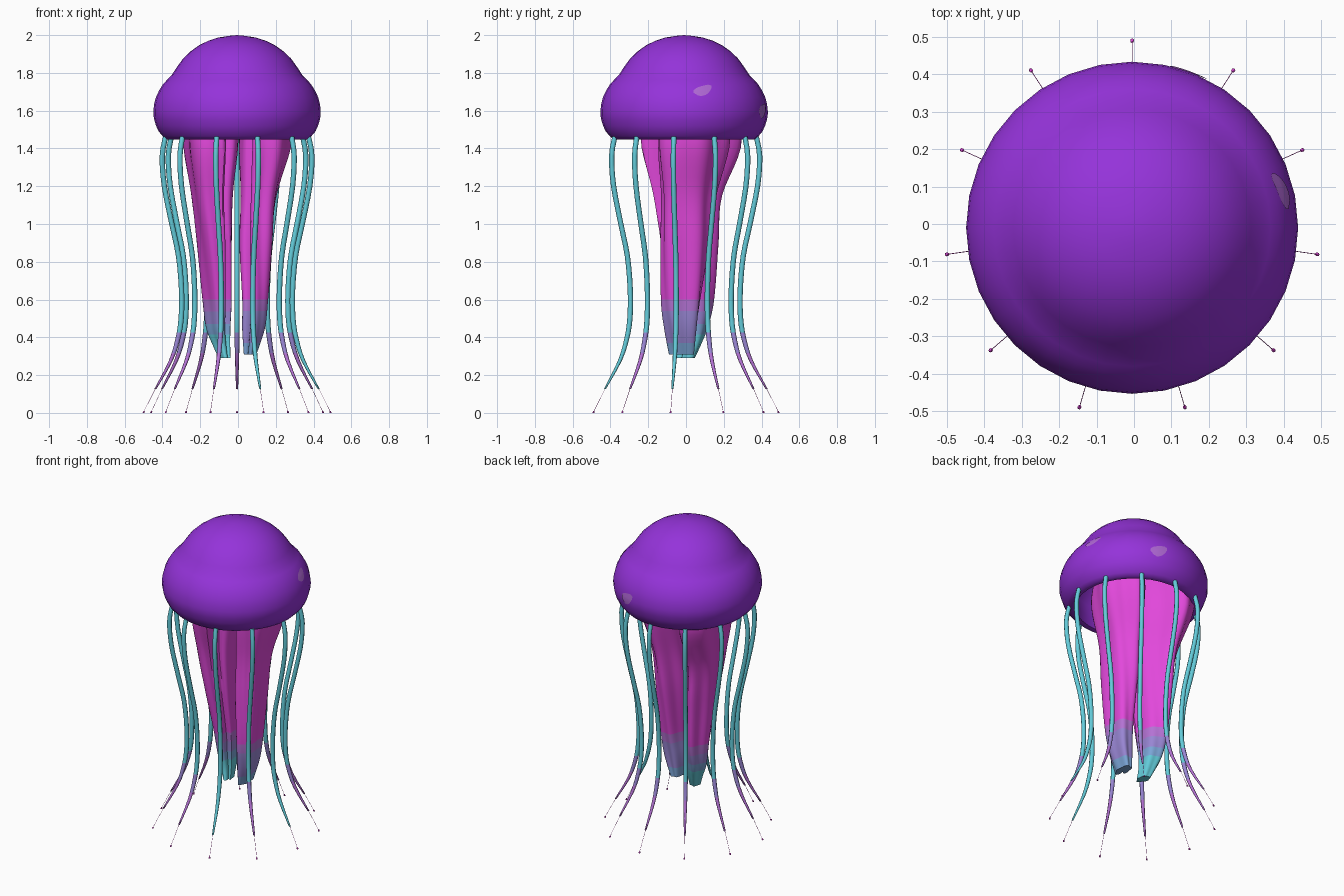
import bpy, bmesh, math
from math import sin, cos, pi, radians, exp

cube = bpy.data.objects.get("Cube")
if cube:
    bpy.data.objects.remove(cube)


def material(name, rgb):
    m = bpy.data.materials.new(name)
    m.use_nodes = True
    m.diffuse_color = (*rgb, 1)
    m.node_tree.nodes["Principled BSDF"].inputs["Base Color"].default_value = (*rgb, 1)
    return m


PURPLE = material("bell purple", (0.30, 0.033, 0.70))
SPOT = material("pale spot", (0.44, 0.14, 0.68))
MAGENTA = material("arm magenta", (0.76, 0.065, 0.71))
ORCHID = material("orchid", (0.46, 0.17, 0.66))
LAVENDER = material("lavender", (0.32, 0.24, 0.66))
BLUE = material("tip blue", (0.20, 0.38, 0.68))
CYAN = material("tentacle cyan", (0.125, 0.60, 0.70))


def smooth_path(points, steps):
    """Catmull-Rom resampling of tuples of any length."""
    ext = [points[0], *points, points[-1]]
    out = []
    for a, b, c, d in zip(ext, ext[1:], ext[2:], ext[3:]):
        for i in range(steps):
            t = i / steps
            out.append(tuple(
                q + 0.5 * t * (r - p + t * (2 * p - 5 * q + 4 * r - s + t * (3 * (q - r) + s - p)))
                for p, q, r, s in zip(a, b, c, d)))
    return out + [points[-1]]


def loft(name, rings, bands, caps=True, angle=60):
    """Skin rings of points; bands lists (lowest z, material) from the top down."""
    bm = bmesh.new()
    loops = [[bm.verts.new(p) for p in ring] for ring in rings]
    n = len(rings[0])
    for a, b in zip(loops, loops[1:]):
        for i in range(n):
            j = (i + 1) % n
            bm.faces.new((a[i], a[j], b[j], b[i]))
    if caps:
        bm.faces.new(loops[0])
        bm.faces.new(loops[-1])
    bmesh.ops.remove_doubles(bm, verts=bm.verts, dist=0.0002)
    bmesh.ops.recalc_face_normals(bm, faces=bm.faces)
    for f in bm.faces:
        z = f.calc_center_median().z
        f.material_index = next(i for i, band in enumerate(bands) if z >= band[0])
    return finish(name, bm, [band[1] for band in bands], angle)


def finish(name, bm, mats, angle):
    mesh = bpy.data.meshes.new(name)
    bm.to_mesh(mesh)
    bm.free()
    for m in mats:
        mesh.materials.append(m)
    ob = bpy.data.objects.new(name, mesh)
    bpy.context.collection.objects.link(ob)
    bpy.ops.object.select_all(action="DESELECT")
    ob.select_set(True)
    bpy.context.view_layer.objects.active = ob
    bpy.ops.object.shade_smooth_by_angle(angle=radians(angle))
    return ob


# Bell: outer dome with a bulging skirt, rolled lip and hollow underside
CX, CY = -0.005, -0.01
outer = [(0, 2.0), (0.1, 1.987), (0.2, 1.947), (0.285, 1.877), (0.345, 1.79), (0.392, 1.74),
         (0.43, 1.67), (0.443, 1.6), (0.438, 1.55), (0.415, 1.49), (0.375, 1.447)]
inner = [(0.345, 1.45), (0.35, 1.52), (0.36, 1.6), (0.31, 1.72), (0.22, 1.81), (0, 1.87)]
outer_fine = smooth_path(outer, 2)
profile = outer_fine + inner
SIDES = 32
loft("bell", [[(CX + r * cos(2 * pi * i / SIDES), CY + r * sin(2 * pi * i / SIDES), z)
               for i in range(SIDES)] for r, z in profile], [(0, PURPLE)], caps=False)


def bell_radius(z):
    for (r0, z0), (r1, z1) in zip(outer_fine, outer_fine[1:]):
        if z0 >= z >= z1:
            return r0 + (r1 - r0) * (z0 - z) / (z0 - z1)
    return 0.4


# Pale spots: thin patches hugging the bell
def spot(name, angle, z, wide, high):
    bm = bmesh.new()
    rings = []
    for k in range(4):
        ring = []
        for i in range(14):
            t = 2 * pi * i / 14
            s = k / 3 * (1 + 0.12 * sin(3 * t))
            zz = z + high * s * sin(t) + wide * 0.25 * s * cos(t)
            a = radians(angle) + wide * s * cos(t) / 0.42
            r = bell_radius(zz) + 0.002
            ring.append(bm.verts.new((CX + r * cos(a), CY + r * sin(a), zz)))
        rings.append(ring)
    for a, b in zip(rings, rings[1:]):
        for i in range(14):
            j = (i + 1) % 14
            bm.faces.new((a[i], b[i], b[j], a[j]))
    bmesh.ops.remove_doubles(bm, verts=bm.verts, dist=0.0002)
    finish(name, bm, [SPOT], 60)


spot("side_spot", 14, 1.708, 0.052, 0.026)
spot("rear_spot", 70, 1.6, 0.05, 0.036)


# Oral arms: pleated, twisting lofts given as (z, x, y, half width x, half width y),
# with a deep lengthwise groove where the ribbon curls in on itself
def oral_arm(name, sections, phase, twist, groove, shear, bands):
    rings = []
    for z, x, y, rx, ry in smooth_path(sections, 6):
        ring = []
        for i in range(48):
            t = 2 * pi * i / 48
            gap = (t - radians(groove) + pi) % (2 * pi) - pi
            fold = 0.93 + 0.08 * cos(5 * t + phase + twist * z) + 0.04 * sin(3 * t - twist * z)
            fold -= 0.45 * exp(-(gap / 0.25) ** 2)
            dy = ry * fold * sin(t)
            ring.append((x + rx * fold * cos(t) + shear * dy, y + dy, z))
        rings.append(ring)
    loft(name, rings, bands)


oral_arm("left_oral_arm", [
    (1.72, 0.14, 0.04, 0.11, 0.16), (1.45, 0.142, 0.03, 0.145, 0.2), (1.15, 0.112, 0.005, 0.1, 0.15),
    (0.9, 0.1, -0.01, 0.09, 0.135), (0.6, 0.095, -0.025, 0.07, 0.11), (0.45, 0.085, -0.025, 0.062, 0.09),
    (0.31, 0.065, -0.02, 0.035, 0.068)], 0.5, 3.0, 225, 0,
    [(0.6, MAGENTA), (0.53, ORCHID), (0.36, LAVENDER), (0, BLUE)])
oral_arm("right_oral_arm", [
    (1.72, -0.14, 0.03, 0.11, 0.2), (1.45, -0.148, 0.025, 0.14, 0.28), (1.15, -0.137, -0.005, 0.11, 0.19),
    (0.9, -0.12, 0.005, 0.095, 0.16), (0.6, -0.105, 0.03, 0.078, 0.12), (0.45, -0.1, 0.03, 0.065, 0.088),
    (0.36, -0.085, 0.02, 0.047, 0.063), (0.29, -0.07, 0.0, 0.032, 0.05)], 2.0, 3.0, -50, -0.17,
    [(0.6, MAGENTA), (0.53, ORCHID), (0.46, LAVENDER), (0.41, BLUE), (0, CYAN)])

# Tentacles: eleven thin tubes around the rim, as (distance out, z, thickness),
# each ending in a hair-thin thread with a tiny bead
path = [(0.382, 1.462, 0.014), (0.4, 1.36, 0.014), (0.389, 1.2, 0.014), (0.349, 1.0, 0.014),
        (0.313, 0.83, 0.014), (0.297, 0.65, 0.014), (0.299, 0.5, 0.014), (0.317, 0.39, 0.013),
        (0.355, 0.275, 0.0105), (0.436, 0.128, 0.0055)]
thread = [(0.438, 0.125, 0.001), (0.497, 0.01, 0.001), (0.498, 0.008, 0.005), (0.5, 0, 0.005)]
fading = [(0.41, CYAN), (0.3, LAVENDER), (0.125, ORCHID), (0, MAGENTA)]
plain = [(0.125, CYAN), (0, MAGENTA)]
COUNT = 11
for k in range(COUNT):
    a = pi / 2 + 2 * pi * k / COUNT
    rings = [[(CX + d * cos(a) + w * cos(2 * pi * i / 8), CY + d * sin(a) + w * sin(2 * pi * i / 8), z)
              for i in range(8)] for d, z, w in smooth_path(path, 3) + thread]
    loft(f"tentacle_{k + 1}", rings, plain if k in (6, 8) else fading)
